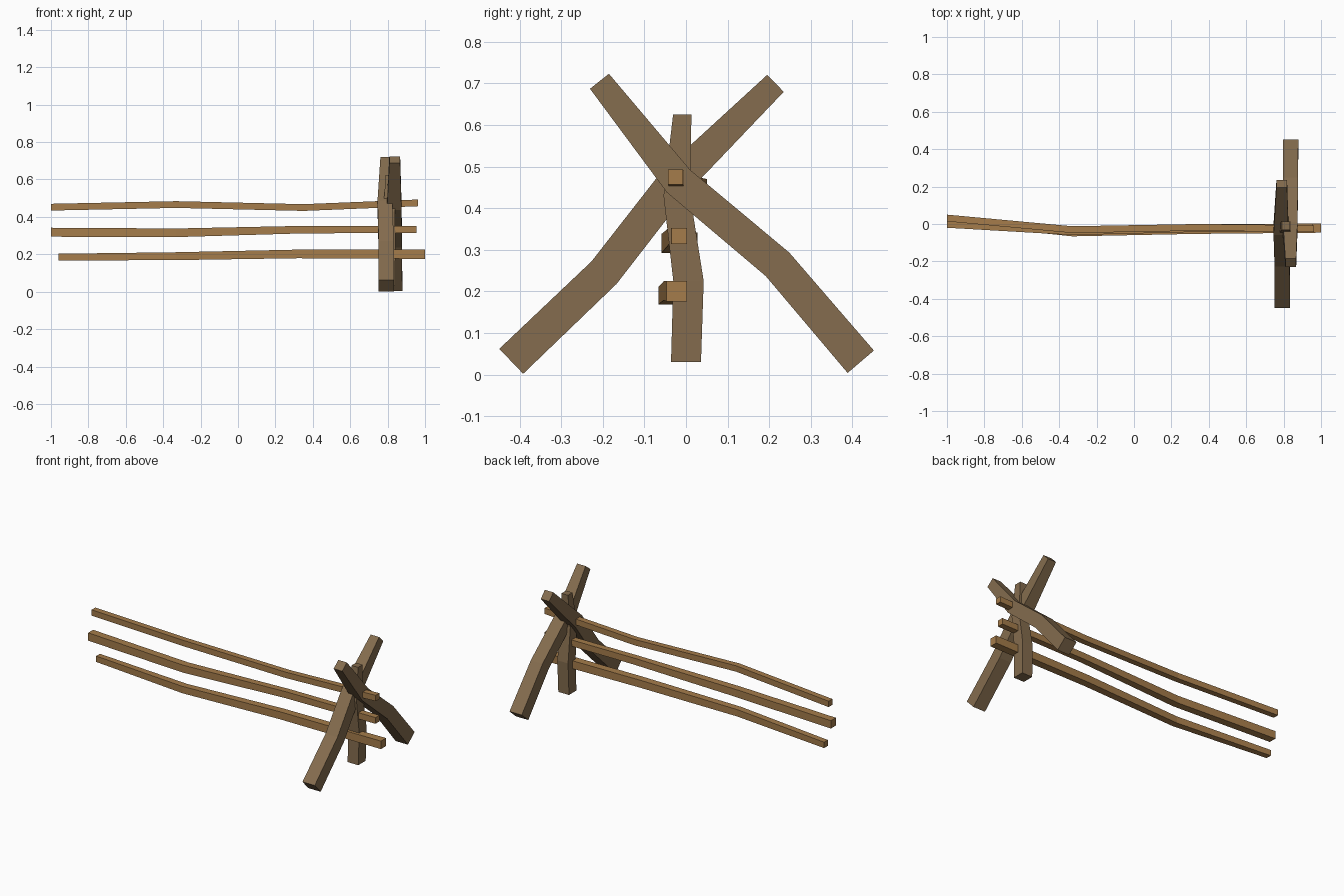
import bpy, bmesh
from mathutils import Vector

if "Cube" in bpy.data.objects:
    bpy.data.objects.remove(bpy.data.objects["Cube"])


def material(name, rgb):
    m = bpy.data.materials.new(name)
    m.diffuse_color = (*rgb, 1.0)
    m.use_nodes = True
    m.node_tree.nodes["Principled BSDF"].inputs["Base Color"].default_value = m.diffuse_color
    return m


POST = material("weathered brown", (0.231, 0.150, 0.076))
RAIL = material("warm tan wood", (0.376, 0.202, 0.070))


def timber(name, path, side, mat, up=None):
    """Square bent timber. path rows: x, y, z, thickness.
    side is one section axis; the other is 'up' or square to the path."""
    bm = bmesh.new()
    pts = [Vector(p[:3]) for p in path]
    side = Vector(side)
    rings = []
    for i, p in enumerate(pts):
        a = (p - pts[i - 1]).normalized() if i > 0 else Vector()
        b = (pts[i + 1] - p).normalized() if i < len(pts) - 1 else Vector()
        v = Vector(up) if up else (a + b).cross(side).normalized()
        h = path[i][3] / 2
        rings.append([bm.verts.new(p + side * h * s + v * h * t)
                      for s, t in ((-1, -1), (1, -1), (1, 1), (-1, 1))])
    for r, q in zip(rings, rings[1:]):
        for k in range(4):
            bm.faces.new((r[k], r[(k + 1) % 4], q[(k + 1) % 4], q[k]))
    bm.faces.new(rings[0])
    bm.faces.new(rings[-1])
    bmesh.ops.recalc_face_normals(bm, faces=bm.faces)
    me = bpy.data.meshes.new(name)
    bm.to_mesh(me)
    bm.free()
    me.materials.append(mat)
    ob = bpy.data.objects.new(name, me)
    bpy.context.collection.objects.link(ob)
    return ob


X, Y, Z = (1, 0, 0), (0, 1, 0), (0, 0, 1)

# Crossed support beams
timber("front_cross_beam", [(0.792, -0.42, 0.032, 0.083), (0.792, -0.197, 0.245, 0.081),
                            (0.786, -0.029, 0.461, 0.080), (0.790, 0.215, 0.700, 0.057)], X, POST)
timber("back_cross_beam", [(0.837, 0.42, 0.031, 0.083), (0.837, 0.220, 0.265, 0.080),
                           (0.835, -0.018, 0.465, 0.078), (0.838, -0.208, 0.705, 0.058)], X, POST)

# Upright post between the beams
timber("upright_post", [(0.803, 0.0, 0.03, 0.072), (0.805, 0.006, 0.225, 0.073),
                        (0.808, -0.022, 0.43, 0.064), (0.812, -0.009, 0.625, 0.044)], X, POST, Y)

# Three bent rails
timber("top_rail", [(-1.0, 0.032, 0.452, 0.036), (-0.33, -0.030, 0.466, 0.036),
                    (0.35, -0.018, 0.450, 0.036), (0.962, -0.025, 0.475, 0.036)], Y, RAIL, Z)
timber("middle_rail", [(-1.0, 0.004, 0.318, 0.048), (-0.33, -0.036, 0.315, 0.046),
                       (0.35, -0.022, 0.332, 0.040), (0.955, -0.016, 0.333, 0.038)], Y, RAIL, Z)
timber("bottom_rail", [(-0.96, 0.018, 0.185, 0.036), (-0.33, -0.045, 0.190, 0.042),
                       (0.32, -0.030, 0.202, 0.046), (1.0, -0.022, 0.200, 0.049)], Y, RAIL, Z)
